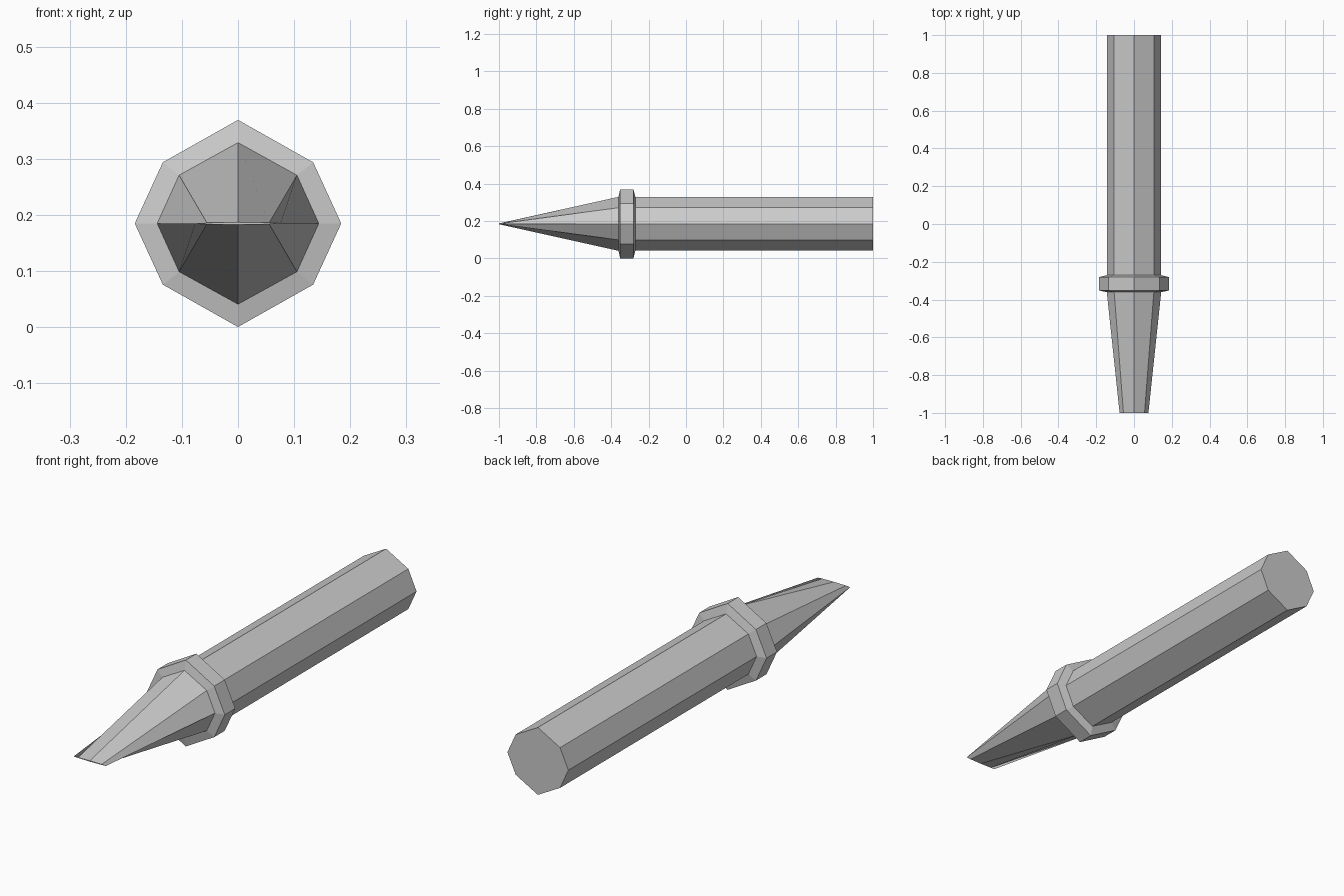
import bpy, bmesh

if "Cube" in bpy.data.objects:
    bpy.data.objects.remove(bpy.data.objects["Cube"])

CENTRE_Z = 0.185
SHAFT = [(0.144, 0), (0.105, 0.086), (0, 0.144)]
COLLAR = [(0.184, 0), (0.134, 0.109), (0, 0.1845)]


def octagon(quarter):
    """Mirror a quarter profile into a full eight-sided loop."""
    (a, _), (b, c), (_, d) = quarter
    return [(a, 0), (b, c), (0, d), (-b, c), (-a, 0), (-b, -c), (0, -d), (b, -c)]


def loft(name, stations):
    """Skin octagon sections placed along y, capping both ends."""
    bm = bmesh.new()
    rings = []
    for y, quarter in stations:
        rings.append([bm.verts.new((x, y, CENTRE_Z + z)) for x, z in octagon(quarter)])
    for r0, r1 in zip(rings, rings[1:]):
        for i in range(8):
            j = (i + 1) % 8
            bm.faces.new((r0[i], r0[j], r1[j], r1[i]))
    bm.faces.new(rings[0])
    bm.faces.new(rings[-1])
    bmesh.ops.recalc_face_normals(bm, faces=bm.faces)
    mesh = bpy.data.meshes.new(name)
    bm.to_mesh(mesh)
    bm.free()
    obj = bpy.data.objects.new(name, mesh)
    bpy.context.collection.objects.link(obj)
    return obj


# Flattened chisel edge: the shaft section squashed in z
edge = [(x * 0.53, z * 0.015) for x, z in SHAFT]

# Blade, collar and shaft as one continuous skin
loft("chisel", [
    (-1.0, edge),
    (-0.361, SHAFT),
    (-0.352, COLLAR),
    (-0.281, COLLAR),
    (-0.271, SHAFT),
    (1.0, SHAFT),
])
